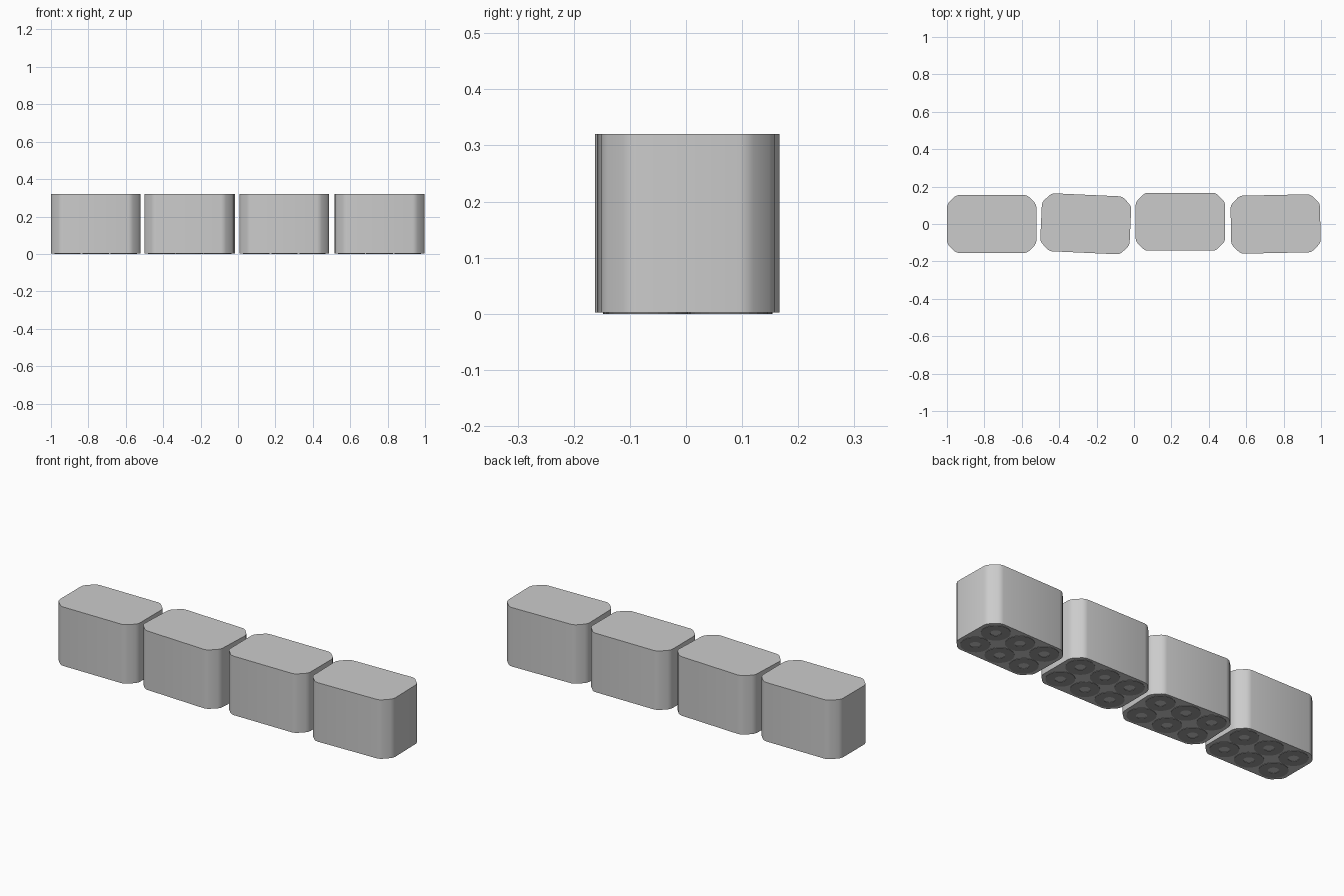
import bpy, bmesh, math
from mathutils import Matrix, Vector

cube = bpy.data.objects.get("Cube")
if cube:
    bpy.data.objects.remove(cube)


def material(name, value):
    m = bpy.data.materials.new(name)
    m.use_nodes = True
    colour = (value, value, value, 1)
    m.diffuse_color = colour
    m.node_tree.nodes["Principled BSDF"].inputs["Base Color"].default_value = colour
    return m


STONE = material("light grey", 0.6)
DARK = material("dark grey", 0.33)
WIDTH, DEPTH, HEIGHT, CUT = 0.478, 0.31, 0.32, 0.05
LIFT = 0.002  # thickness of the underside rings


def finish(bm, name, mat, place):
    bmesh.ops.recalc_face_normals(bm, faces=bm.faces)
    mesh = bpy.data.meshes.new(name)
    bm.to_mesh(mesh)
    bm.free()
    mesh.materials.append(mat)
    ob = bpy.data.objects.new(name, mesh)
    ob.matrix_world = place
    bpy.context.collection.objects.link(ob)
    return ob


def block(name, place):
    # Chamfered rectangle extruded upward
    bm = bmesh.new()
    w, d = WIDTH / 2, DEPTH / 2
    outline = []
    for sx, sy in ((1, 1), (-1, 1), (-1, -1), (1, -1)):
        pair = [(sx * w, sy * (d - CUT)), (sx * (w - CUT), sy * d)]
        outline += pair if sx * sy > 0 else pair[::-1]
    base = bm.faces.new([bm.verts.new((x, y, LIFT)) for x, y in outline])
    out = bmesh.ops.extrude_face_region(bm, geom=[base])
    top = [v for v in out["geom"] if isinstance(v, bmesh.types.BMVert)]
    bmesh.ops.translate(bm, verts=top, vec=(0, 0, HEIGHT - LIFT))
    # Soften the upright corners
    upright = [e for e in bm.edges
               if abs(e.verts[0].co.z - e.verts[1].co.z) > 0.1]
    bmesh.ops.bevel(bm, geom=upright, offset=0.015, segments=2,
                    profile=0.5, affect='EDGES')
    ob = finish(bm, name, STONE, place)
    bpy.ops.object.select_all(action='DESELECT')
    ob.select_set(True)
    bpy.context.view_layer.objects.active = ob
    bpy.ops.object.shade_smooth_by_angle(angle=math.radians(50))


def rings(name, place, outer=0.07, inner=0.026, sides=24):
    # Two rows of three flat rings under the block
    bm = bmesh.new()
    for i in (-1, 0, 1):
        for j in (-0.5, 0.5):
            centre = Vector((i * 0.15, j * 0.145, 0))
            loops = []
            for r, z in ((inner, 0), (outer, 0), (outer, LIFT), (inner, LIFT)):
                loops.append([bm.verts.new(centre + Vector(
                    (r * math.cos(a), r * math.sin(a), z)))
                    for a in (math.tau * k / sides for k in range(sides))])
            for n in range(4):
                a, b = loops[n], loops[(n + 1) % 4]
                for k in range(sides):
                    m = (k + 1) % sides
                    bm.faces.new((a[k], a[m], b[m], b[k]))
    finish(bm, name, DARK, place)


# Four blocks in a slightly uneven row: x, y, turn in degrees
for i, (x, y, turn) in enumerate(((-0.761, 0, 0), (-0.258, 0.001, -2.6),
                                  (0.248, 0.012, 0), (0.757, 0, 1.2))):
    place = Matrix.Translation((x, y, 0)) @ Matrix.Rotation(math.radians(turn), 4, 'Z')
    block(f"block_{i + 1}", place)
    rings(f"underside_rings_{i + 1}", place)
